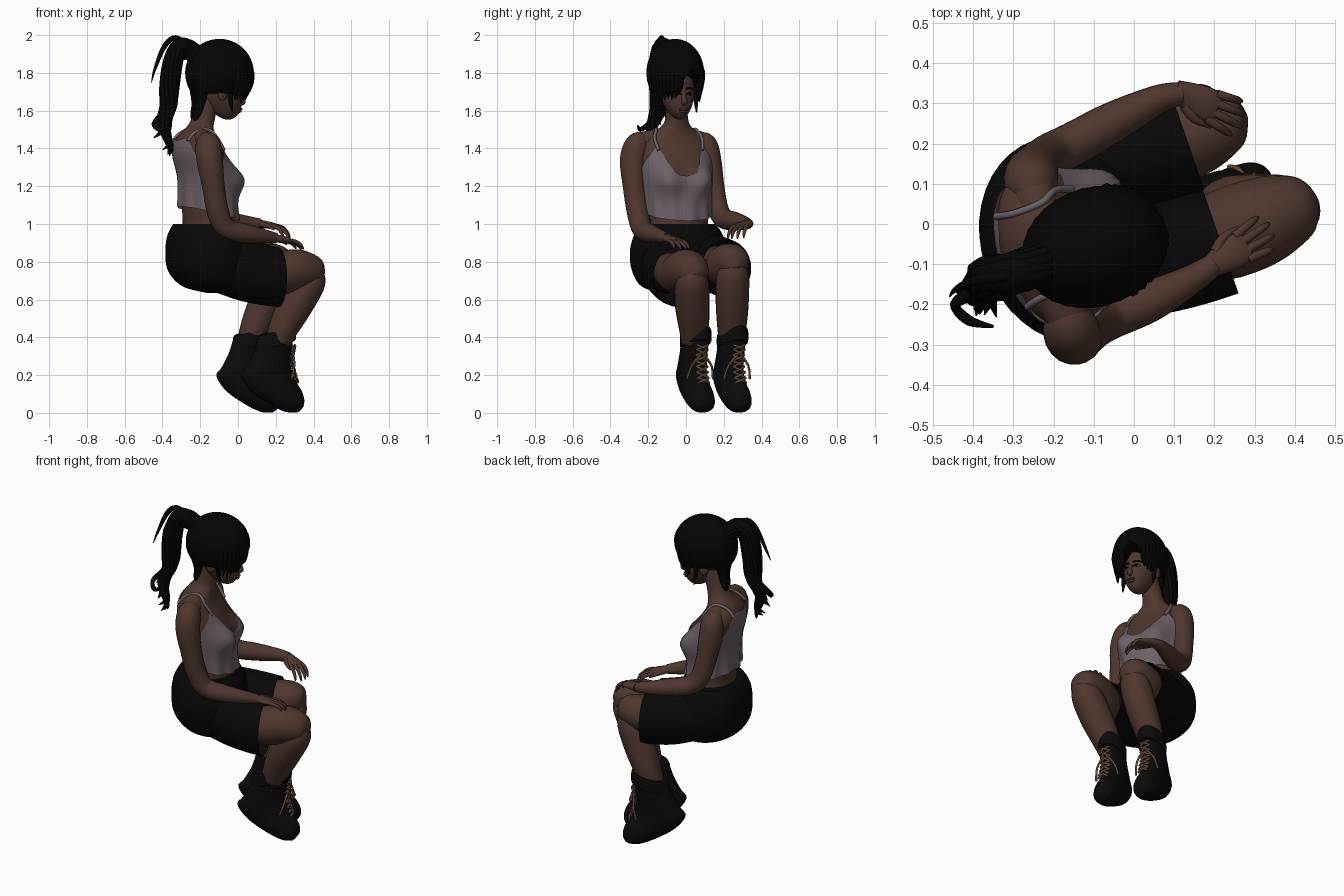
import bpy, bmesh, math, random
from mathutils import Vector as V

if "Cube" in bpy.data.objects:
    bpy.data.objects.remove(bpy.data.objects["Cube"])

random.seed(4)
YAW = math.radians(19)
F = V((math.cos(YAW), math.sin(YAW), 0))      # the way the body faces
S = V((-math.sin(YAW), math.cos(YAW), 0))     # towards its left side
Z = V((0, 0, 1))
TAU = math.tau


def mat(name, r, g, b):
    m = bpy.data.materials.new(name)
    m.diffuse_color = (r, g, b, 1)
    m.use_nodes = True
    m.node_tree.nodes["Principled BSDF"].inputs["Base Color"].default_value = m.diffuse_color
    return m


SKIN = mat("brown skin", 0.078, 0.038, 0.028)
HAIR = mat("black hair", 0.0015, 0.0015, 0.0015)
CLOTH = mat("mauve grey cloth", 0.15, 0.118, 0.135)
DARK = mat("black cloth", 0.0022, 0.0022, 0.0024)
LEATHER = mat("dark leather", 0.0035, 0.003, 0.003)
LACE = mat("brown lace", 0.13, 0.07, 0.04)
LIP = mat("lip", 0.085, 0.03, 0.027)
WHITE = mat("eye white", 0.2, 0.18, 0.17)


def surf(name, rows, m, cap=True):
    """Skin a stack of closed rings of points."""
    bm = bmesh.new()
    vr = [[bm.verts.new(p) for p in r] for r in rows]
    n = len(rows[0])
    for a, b in zip(vr, vr[1:]):
        for i in range(n):
            j = (i + 1) % n
            bm.faces.new((a[i], a[j], b[j], b[i]))
    if cap:
        bm.faces.new(vr[0])
        bm.faces.new(vr[-1])
    bmesh.ops.recalc_face_normals(bm, faces=bm.faces)
    for f in bm.faces:
        f.smooth = len(f.verts) == 4
    me = bpy.data.meshes.new(name)
    bm.to_mesh(me)
    bm.free()
    me.materials.append(m)
    ob = bpy.data.objects.new(name, me)
    bpy.context.collection.objects.link(ob)
    return ob


def smooth_rows(rows, n=5):
    """Catmull-Rom through rows of numbers."""
    P = [rows[0]] + list(rows) + [rows[-1]]
    out = []
    for k in range(1, len(P) - 2):
        for s in range(n):
            t = s / n
            out.append([0.5 * (2 * b + (c - a) * t + (2 * a - 5 * b + 4 * c - d) * t * t
                               + (3 * b - a - 3 * c + d) * t ** 3)
                        for a, b, c, d in zip(*P[k - 1:k + 3])])
    return out + [list(rows[-1])]


def ring(c, A, B, n=24):
    return [c + A * math.cos(TAU * i / n) + B * math.sin(TAU * i / n) for i in range(n)]


def loft(name, rings, m, cap=True, n=24):
    rows = smooth_rows([[*c, *A, *B] for c, A, B in rings])
    return surf(name, [ring(V(r[:3]), V(r[3:6]), V(r[6:]), n) for r in rows], m, cap)


def tube(name, pts, m, n=16, steps=5):
    """Round limb through (x, y, z, radius) points."""
    p = smooth_rows(pts, steps)
    rows, side = [], None
    for i, q in enumerate(p):
        t = (V(p[min(i + 1, len(p) - 1)][:3]) - V(p[max(i - 1, 0)][:3])).normalized()
        if side is None:
            side = t.orthogonal().normalized()
        side = (side - t * side.dot(t)).normalized()
        r = max(q[3], 0.001)
        rows.append(ring(V(q[:3]), side * r, t.cross(side) * r, n))
    return surf(name, rows, m)


def blob(name, c, a, b, h, m, n=14):
    """Ellipsoid in the body's own directions."""
    rows = []
    for k in range(1, n):
        t = math.pi * k / n
        rows.append(ring(c + Z * h * math.cos(t), F * a * math.sin(t), S * b * math.sin(t), 20))
    return surf(name, rows, m)


def table(rows, x):
    for a, b in zip(rows, rows[1:]):
        if x <= b[0]:
            t = max(0, (x - a[0]) / (b[0] - a[0]))
            return [p + (q - p) * t for p, q in zip(a, b)]
    return rows[-1]


# torso and neck: z, centre x, centre y, half width, half depth
BODY = smooth_rows([(0.9, -.16, -.04, .18, .14), (1.0, -.155, -.04, .16, .135), (1.1, -.16, -.045, .165, .135),
                    (1.25, -.175, -.05, .187, .13), (1.36, -.205, -.06, .2, .125), (1.44, -.222, -.065, .19, .1),
                    (1.49, -.212, -.06, .12, .08), (1.54, -.19, -.05, .064, .064), (1.68, -.15, -.05, .055, .056)])


def torso(th, z, off=0.0):
    _, x, y, w, d = table(BODY, z)
    bust = sum(math.exp(-((th - s * .52) / .4) ** 2 - ((z - 1.235) / .08) ** 2) for s in (-1, 1))
    d2, w2 = d + off + .066 * bust, w + off + .03 * bust
    return V((x, y, z)) + F * d2 * math.cos(th) + S * w2 * math.sin(th)


ANG = [TAU * i / 64 - math.pi for i in range(64)]
surf("torso", [[torso(a, .9 + .78 * k / 46) for a in ANG] for k in range(47)], SKIN)

# tank top with a curved neckline and folds near the hem
NECK = smooth_rows([(0, 1.255), (.3, 1.275), (.62, 1.41), (.95, 1.36), (1.57, 1.29), (2.1, 1.35), (2.5, 1.45), (3.15, 1.44)])
rows = []
for k in range(25):
    t, row = k / 24, []
    for a in ANG:
        lo, hi = 1.055 - .038 * math.cos(a), table(NECK, abs(a))[1]
        row.append(torso(a, lo + (hi - lo) * t, .008 + (1 - t) ** 2 * (.014 + .007 * math.sin(11 * a))))
    rows.append(row)
surf("tank_top", rows, CLOTH, False)
for s, side in ((-1, "right"), (1, "left")):
    path = [torso(s * a, z, .009) for a, z in ((.62, 1.39), (.8, 1.455), (1.4, 1.5), (2.2, 1.485), (2.5, 1.44))]
    tube(side + "_strap", [(*p, .009) for p in path], CLOTH, 8)

# collar bones and shoulder muscle joining the arms to the neck
tube("shoulders", [(-.155, -.26, 1.425, .05), (-.18, -.19, 1.44, .057), (-.205, -.1, 1.46, .052), (-.215, -.055, 1.47, .05),
                   (-.225, -.01, 1.46, .052), (-.245, .06, 1.44, .055), (-.255, .11, 1.425, .05)], SKIN)

# arms
ARMS = {"right": [(-.175, -.2, 1.455, .03), (-.16, -.25, 1.425, .066), (-.15, -.28, 1.34, .07), (-.13, -.275, 1.2, .06),
                  (-.105, -.255, 1.06, .058), (-.06, -.232, .975, .055), (.04, -.192, .95, .051),
                  (.14, -.14, .935, .037), (.2, -.1, .925, .028)],
        "left": [(-.25, .05, 1.45, .03), (-.255, .095, 1.425, .064), (-.255, .12, 1.34, .067), (-.24, .145, 1.2, .058),
                 (-.21, .17, 1.08, .055), (-.15, .2, 1.03, .054), (-.05, .255, 1.015, .05),
                 (.06, .31, 1.005, .036), (.12, .325, 1.0, .028)]}
for side, pts in ARMS.items():
    tube(side + "_arm", pts, SKIN, 20)


def hand(side, wrist, d, droop):
    d = V(d).normalized()
    thumb = Z.cross(d).normalized() * (1 if side == "right" else -1)
    up = d.cross(thumb).normalized()
    up = up if up.z > 0 else -up
    loft(side + "_palm", [(wrist + d * t, thumb * w, up * h) for t, w, h in
                          ((-.02, .026, .024), (.03, .038, .02), (.07, .042, .017), (.095, .036, .01))], SKIN, n=16)
    for i in range(4):
        L = (.075, .09, .085, .065)[i]
        b = wrist + d * .08 + thumb * (.033 - .022 * i)
        g = (d + thumb * (.15 - .1 * i)).normalized()
        pts = [b, b + g * L * .5 - Z * droop * .1, b + g * L * .85 - Z * droop * .5, b + g * L - Z * droop]
        tube(side + "_finger", [(*p, r) for p, r in zip(pts, (.012, .0105, .009, .004))], SKIN, 10, 3)
    b = wrist + d * .02 + thumb * .025
    pts = [b, b + d * .035 + thumb * .02, b + d * .08 + thumb * .022 - Z * .015]
    tube(side + "_thumb", [(*p, r) for p, r in zip(pts, (.016, .012, .005))], SKIN, 10, 3)


hand("right", V((.2, -.1, .925)), (.82, .5, -.17), .03)
hand("left", V((.12, .325, 1.0)), (.8, -.36, -.12), .055)

# legs: thigh with rounded knee, then shin
tube("right_thigh", [(-.05, -.1, .77, .09), (.15, -.06, .737, .1), (.22, -.03, .738, .112), (.3, 0, .755, .112),
                     (.37, .028, .752, .098), (.43, .048, .745, .068), (.458, .055, .74, .01)], SKIN, 24)
tube("right_shin", [(.4, .035, .79, .03), (.385, .033, .71, .083), (.315, .032, .59, .092),
                    (.25, .04, .47, .082), (.21, .04, .38, .065)], SKIN, 24)
tube("left_thigh", [(-.1, .14, .8, .09), (.05, .19, .775, .1), (.12, .215, .785, .109), (.2, .245, .8, .094),
                    (.255, .262, .785, .062), (.28, .27, .78, .01)], SKIN, 24)
tube("left_shin", [(.22, .25, .83, .03), (.205, .248, .75, .082), (.155, .245, .61, .088),
                   (.1, .243, .48, .08), (.06, .238, .38, .065)], SKIN, 24)

# shorts
loft("shorts_seat", [(V((x, -.04, z)), F * d, S * w) for z, x, d, w in
                     ((1.0, -.17, .17, .2), (.94, -.17, .2, .24), (.85, -.165, .215, .262),
                      (.75, -.16, .205, .25), (.67, -.13, .16, .2), (.635, -.1, .06, .1))], DARK, n=40)
for side, rr in (("right", ((-.15, -.14, .8, .12, .15), (.0, -.1, .765, .137, .168), (.12, -.07, .735, .14, .163),
                            (.215, -.042, .718, .138, .158))),
                 ("left", ((-.22, .1, .82, .11, .13), (-.04, .16, .785, .13, .155), (.13, .215, .765, .138, .152)))):
    loft(side + "_shorts_leg", [(V(r[:3]), S * r[3], Z * r[4]) for r in rr], DARK, False, 32)

# boots: back and front point of each ring in the side plane, half width
BOOT = [(-.02, .40, .17, .455, .07), (-.045, .32, .155, .36, .066), (-.085, .24, .145, .275, .065),
        (-.113, .195, .155, .215, .064), (-.06, .115, .175, .165, .067), (.04, .045, .2, .125, .071),
        (.12, .006, .215, .085, .063), (.175, .002, .216, .05, .042), (.19, .008, .21, .035, .012)]
for side, dx, y0 in (("right", .13, .045), ("left", 0, .24)):
    def at(u, z, dx=dx, y0=y0):
        return V((u + dx, y0 + (u - .06) * .42, z))
    loft(side + "_boot", [((at(a, z) + at(b, w)) / 2, (at(b, w) - at(a, z)) / 2, S * h)
                          for a, z, b, w, h in BOOT], LEATHER, n=28)
    # collar roll and crossed laces
    a, z, b, w, h = BOOT[0]
    c, A = (at(a, z) + at(b, w)) / 2, (at(b, w) - at(a, z)) / 2
    loft(side + "_boot_collar", [(c - Z * .07, A * .97, S * .07), (c - Z * .06, A * 1.04, S * .076),
                                 (c - Z * .01, A * 1.04, S * .076), (c + Z * .008, A * .97, S * .07)], LEATHER)
    front = [(.164, .36), (.16, .335), (.153, .305), (.15, .275), (.155, .245), (.163, .215), (.172, .185), (.18, .16)]
    for (u, z1), (v, z2) in zip(front, front[1:]):
        for k in (-1, 1):
            p, q = at(u - .004, z1) + S * .032 * k, at(v - .004, z2) - S * .032 * k
            tube(side + "_lace", [(*p, .0065), (*((p + q) / 2 + F * .014), .0065), (*q, .0065)], LACE, 6, 3)
    for k in (-1, 1):
        pts = [at(.16, .32), at(.15, .25) + S * .055 * k, at(.13, .18) + S * .072 * k]
        tube(side + "_lace_end", [(*p, .0065) for p in pts], LACE, 6, 3)

# head
HC = V((-.095, -.05, 1.72))


def shape(a, b, c):
    j = max(0, -c)
    return F * (.112 * a + .045 * j) + S * (.092 * b * (1 - .12 * j)) + Z * .167 * c


def face(b, c, out=0.0):
    return HC + shape(math.sqrt(max(0, 1 - b * b - c * c)), b, c) + F * out


rows = []
for k in range(1, 24):
    t = math.pi * k / 24
    rows.append([HC + shape(math.sin(t) * math.cos(a), math.sin(t) * math.sin(a), math.cos(t)) for a in ANG[::2]])
surf("head", rows, SKIN)
tube("nose", [(*face(0, -.08, -.012), .01), (*face(0, -.28, .0), .012), (*face(0, -.43, .007), .016),
              (*face(0, -.5, -.008), .012)], SKIN, 12)
blob("upper_lip", face(0, -.67, 0), .01, .026, .007, LIP)
blob("lower_lip", face(0, -.74, 0), .01, .022, .008, LIP)
for s, side in ((-1, "right"), (1, "left")):
    blob(side + "_eye", face(s * .4, -.2, -.004), .008, .018, .006, WHITE)
    blob(side + "_iris", face(s * .4, -.2, .002), .005, .007, .006, HAIR)
    tube(side + "_eyelid", [(*face(s * b, c, .002), .004) for b, c in ((.18, -.2), (.4, -.15), (.6, -.2))], HAIR, 8)
    tube(side + "_brow", [(*face(s * b, c, 0), .005) for b, c in ((.15, -.04), (.4, .01), (.65, -.04))], HAIR, 8)
    blob(side + "_ear", HC + S * s * .095 - F * .02 - Z * .03, .026, .012, .038, SKIN)

# hair cap with a hairline that follows the face, swept to the right side
EDGE = [(-3.15, 1.68), (-1.6, 1.71), (-1.0, 1.68), (-.5, 1.7), (-.1, 1.76), (.25, 1.83), (.55, 1.78), (.9, 1.69), (1.6, 1.71), (3.15, 1.68)]
CAP = V((-.098, -.057, 1.80))
rows = []
for k in range(1, 23):
    row = []
    for i, a in enumerate(ANG):
        t = math.acos((table(EDGE, a)[1] - CAP.z) / .18) * k / 22
        r = math.sin(t) * (1 + .012 * (i % 2))
        row.append(CAP + F * .183 * r * math.cos(a) + S * .147 * r * math.sin(a) + Z * .18 * math.cos(t))
    rows.append(row)
surf("hair_cap", rows, HAIR)

# fringe and side locks around the hairline
for a in (-1.25, -1.1, -.95, -.8, -.65, -.5, -.35, -.2, .75, .88, 1.0, 1.12):
    low = table(EDGE, a)[1] - random.uniform(.03, .06)
    pts = [CAP + F * .183 * k * math.cos(a) + S * .147 * k * math.sin(a) + Z * h
           for k, h in ((.8, .08), (.94, .0), (.89, -.07))]
    end = CAP + F * .14 * math.cos(a) + S * .13 * math.sin(a)
    tube("hair_lock", [(*p, r) for p, r in zip(pts, (.008, .016, .016))] + [(end.x, end.y, low, .003)], HAIR, 8)
for s in (-1, 1):
    p = HC + S * s * .1 + F * .025
    tube("side_lock", [(*(p + Z * .02), .015), (*(p - Z * .06), .013), (*(p - Z * .13 + F * .01), .003)], HAIR, 8)
# nape hair
for k in (-.6, 0, .6):
    tube("nape_hair", [(*(V((-.205, -.085, 1.72)) + S * k * .07), .04), (*(V((-.21, -.075, 1.64)) + S * k * .05), .027),
                       (*(V((-.225, -.07, 1.57)) + S * k * .04), .02), (*(V((-.23, -.07, 1.53)) + S * k * .03), .004)], HAIR, 10)

# ponytail
TAIL = [(-.23, -.1, 1.9, .05), (-.3, -.125, 1.945, .045), (-.342, -.135, 1.87, .052), (-.36, -.135, 1.74, .05),
        (-.365, -.14, 1.63, .042), (-.385, -.16, 1.56, .034), (-.385, -.18, 1.5, .02), (-.36, -.185, 1.42, .004)]
tube("ponytail", TAIL, HAIR)
tube("hair_tie", [(-.245, -.105, 1.91, .05), (-.28, -.12, 1.93, .052)], HAIR)
for i in range(14):
    a, q = TAU * i / 14, random.uniform(.7, .95)
    cut = 6 + i % 3
    pts = [(x + r * q * math.cos(a + j * .25), y + r * q * math.sin(a + j * .25), min(z + .02 * math.cos(a), 1.975), .015)
           for j, (x, y, z, r) in enumerate(TAIL[:cut])]
    x, y, z, _ = pts[-1]
    tube("ponytail_strand", pts + [(x + random.uniform(-.05, .03), y + random.uniform(-.05, .02), z - .04, .002)], HAIR, 8)
tube("ponytail_loop", [(-.26, -.11, 1.94, .012), (-.33, -.13, 1.986, .014), (-.39, -.14, 1.94, .014),
                       (-.44, -.16, 1.82, .008), (-.458, -.18, 1.75, .002)], HAIR, 8)
tube("ponytail_tip", [(-.4, -.17, 1.58, .02), (-.445, -.2, 1.53, .013), (-.41, -.24, 1.5, .013),
                      (-.35, -.255, 1.52, .004)], HAIR, 8)
